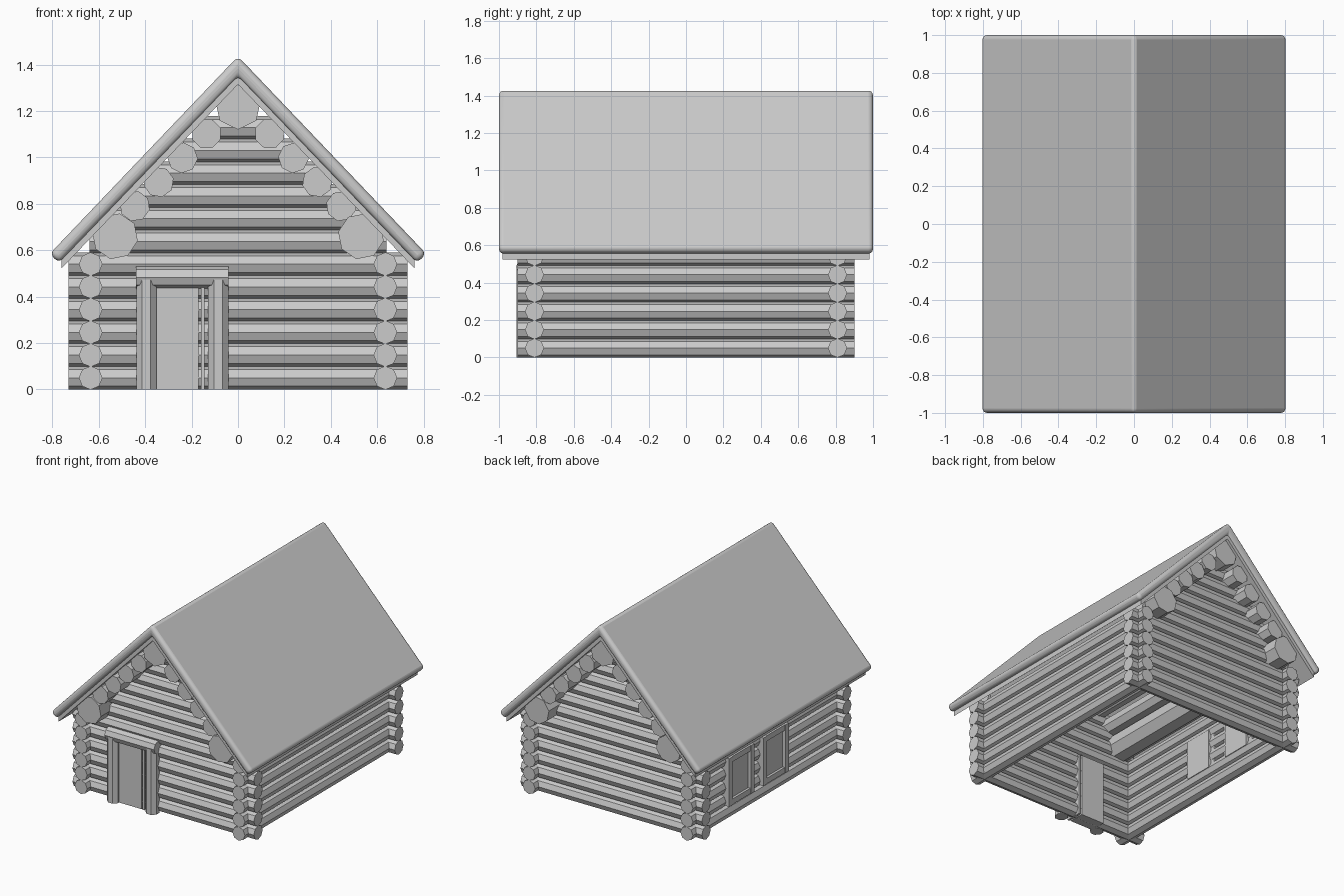
import bpy, bmesh, math
from mathutils import Vector

cube = bpy.data.objects.get("Cube")
if cube:
    bpy.data.objects.remove(cube, do_unlink=True)

grey = bpy.data.materials.new("plain_grey")
grey.use_nodes = True
grey.diffuse_color = (0.6, 0.6, 0.6, 1)
grey.node_tree.nodes["Principled BSDF"].inputs["Base Color"].default_value = (0.6, 0.6, 0.6, 1)


def finish(name, bm):
    bmesh.ops.recalc_face_normals(bm, faces=bm.faces)
    mesh = bpy.data.meshes.new(name)
    bm.to_mesh(mesh)
    bm.free()
    mesh.materials.append(grey)
    obj = bpy.data.objects.new(name, mesh)
    bpy.context.collection.objects.link(obj)
    return obj


def add_log(bm, start, end, radius, sides=8, turn=0.0):
    """Faceted log between two points, with a corner pointing up or sideways."""
    a, b = Vector(start), Vector(end)
    axis = (b - a).normalized()
    side = Vector((1, 0, 0)) if abs(axis.x) < 0.5 else Vector((0, 1, 0))
    other = axis.cross(side)
    rings = []
    for p in (a, b):
        ring = []
        for i in range(sides):
            t = math.tau * i / sides + turn
            ring.append(bm.verts.new(p + radius * (math.cos(t) * side + math.sin(t) * other)))
        rings.append(ring)
    for i in range(sides):
        j = (i + 1) % sides
        bm.faces.new((rings[0][i], rings[0][j], rings[1][j], rings[1][i]))
    bm.faces.new(rings[0])
    bm.faces.new(rings[1])


def box(name, low, high):
    bm = bmesh.new()
    bmesh.ops.create_cube(bm, size=1)
    lo, hi = Vector(low), Vector(high)
    for v in bm.verts:
        v.co = (lo + hi) / 2 + v.co * (hi - lo)
    return finish(name, bm)


def chevron(name, half_profile, depth):
    """Mirror a right-hand profile (apex first, apex last) and extrude it along y."""
    points = half_profile + [(-x, z) for x, z in half_profile[-2:0:-1]]
    bm = bmesh.new()
    face = bm.faces.new([bm.verts.new((x, -depth, z)) for x, z in points])
    moved = bmesh.ops.extrude_face_region(bm, geom=[face])["geom"]
    bmesh.ops.translate(bm, vec=(0, 2 * depth, 0),
                        verts=[g for g in moved if isinstance(g, bmesh.types.BMVert)])
    return finish(name, bm)


STEP, R = 0.098, 0.051
SLOPE, UNDER = 1.043, 1.315
rows = [0.05 + STEP * k for k in range(12)]

# Front and back walls, narrowing into gables under the roof
for name, y in (("front_wall", -0.81), ("back_wall", 0.81)):
    bm = bmesh.new()
    for k, z in enumerate(rows):
        half = 0.73 if k < 6 else (UNDER - z) / SLOPE - 0.01
        add_log(bm, (-half, y, z), (half, y, z), R)
    finish(name, bm)

# Side walls
for name, x in (("right_wall", -0.635), ("left_wall", 0.635)):
    bm = bmesh.new()
    for z in rows[:6]:
        add_log(bm, (x, -0.9, z), (x, 0.9, z), R)
    finish(name, bm)

# Roof logs running front to back
bm = bmesh.new()
for s in (-1, 1):
    add_log(bm, (s * 0.53, -0.96, 0.66), (s * 0.53, 0.96, 0.66), 0.1, 8, 0.2)
    for i in range(4):
        x, z = s * (0.445 - 0.103 * i), 0.79 + 0.104 * i
        add_log(bm, (x, -0.95, z), (x, 0.95, z), 0.066, 8, 0.25 + 0.3 * i)
finish("roof_logs", bm)
bm = bmesh.new()
add_log(bm, (0, -0.96, 1.22), (0, 0.96, 1.22), 0.1, 7, math.pi / 2)
finish("ridge_log", bm)

# Roof boards under the covering
chevron("roof_boards", [(0, 1.37), (0.76, 1.37 - 0.76 * SLOPE),
                        (0.76, UNDER - 0.76 * SLOPE), (0, UNDER)], 0.98)

# Rounded roof covering
r = 0.028
along = Vector((1, -SLOPE)).normalized() * r
out = Vector((SLOPE, 1)).normalized() * r
eave = Vector((0.772, 0.585)) + along
rise = r * math.hypot(1, SLOPE)
roof = chevron("roof_cover", [(0, 1.395 + rise), tuple(eave + out),
                              tuple(eave - out), (0, 1.39 - rise)], 1.0)
bevel = roof.modifiers.new("rounding", "BEVEL")
bevel.width = 0.024
bevel.segments = 4
bevel.limit_method = "ANGLE"
bpy.ops.object.select_all(action="DESELECT")
roof.select_set(True)
bpy.context.view_layer.objects.active = roof
bpy.ops.object.shade_smooth_by_angle(angle=math.radians(35))

# Door with log posts and lintel
box("door", (-0.36, -0.866, 0), (-0.17, -0.75, 0.46))
box("door_edge", (-0.16, -0.87, 0), (-0.145, -0.75, 0.46))
bm = bmesh.new()
for x in (-0.395, -0.085):
    add_log(bm, (x, -0.862, 0), (x, -0.862, 0.485), 0.047, 8, math.pi / 8)
add_log(bm, (-0.44, -0.862, 0.483), (-0.04, -0.862, 0.483), 0.047)
finish("door_frame", bm)

# Two framed windows in the right wall
for i, y in enumerate((0.375, -0.02)):
    box(f"window_pane_{i + 1}", (-0.69, y - 0.11, 0.15), (-0.58, y + 0.11, 0.44))
    for s in (-1, 1):
        box(f"window_post_{i + 1}", (-0.712, y + s * 0.125 - 0.02, 0.12),
            (-0.6, y + s * 0.125 + 0.02, 0.47))
    for z in (0.12, 0.43):
        box(f"window_rail_{i + 1}", (-0.708, y - 0.13, z), (-0.6, y + 0.13, z + 0.04))
